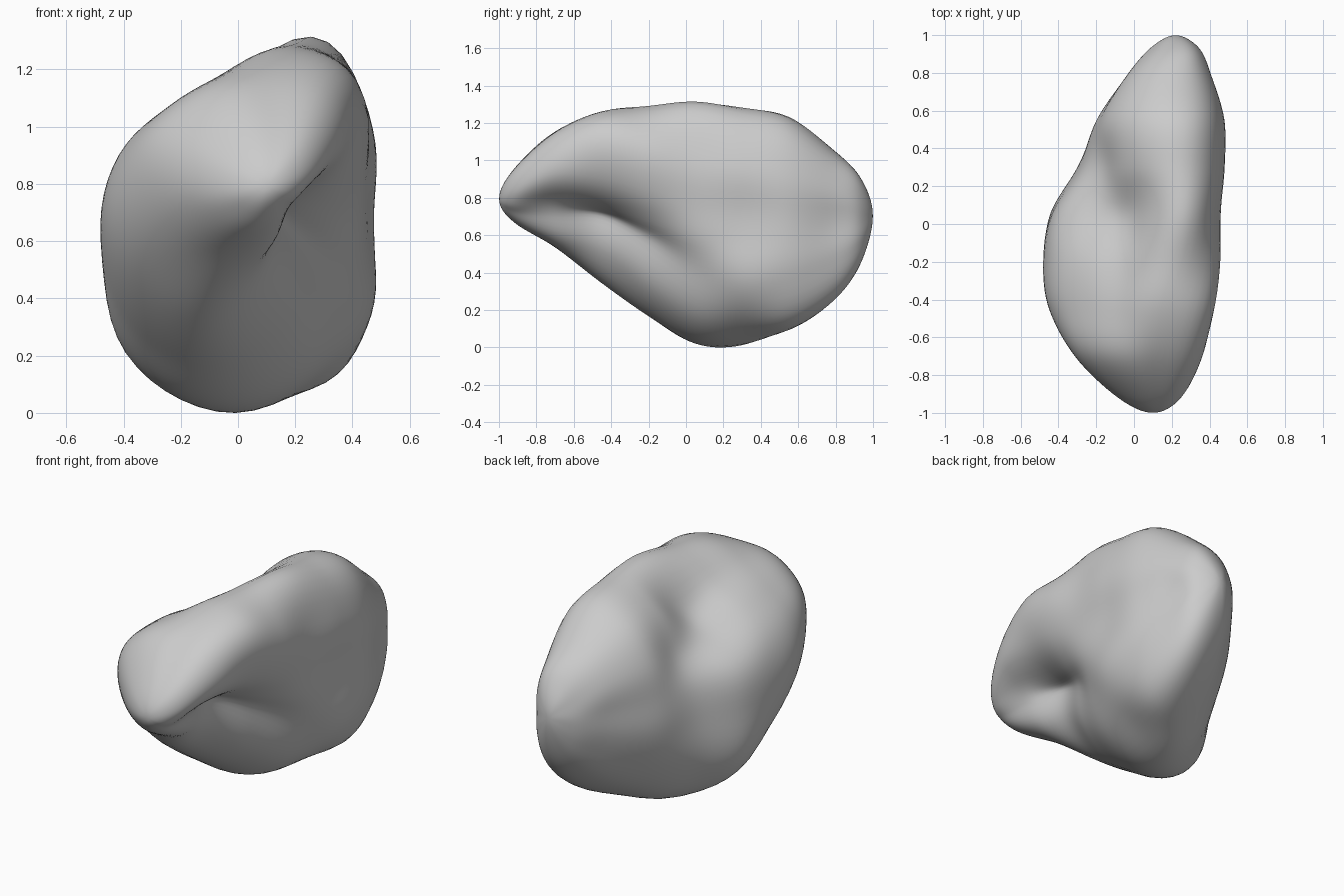
import bpy
import bmesh
from math import cos, sin, tau
from mathutils import Vector

AROUND = 72   # points in each ring
STEPS = 8     # rings between two sections

# Sections along the length: y, centre x, centre z, radii every 30 degrees from 15
SECTIONS = [
    (-.92, .09, .8, (.165, .18, .155, .15, .155, .17, .175, .155, .14, .12, .11, .13)),
    (-.7, .04, .84, (.33, .38, .32, .31, .32, .35, .355, .35, .32, .27, .185, .2)),
    (-.45, .02, .8, (.38, .53, .475, .38, .375, .435, .485, .5, .48, .3, .145, .2)),
    (-.2, .06, .74, (.38, .53, .57, .41, .42, .5, .56, .62, .6, .44, .24, .27)),
    (.05, .09, .68, (.37, .5, .66, .4, .38, .5, .55, .68, .69, .56, .38, .345)),
    (.3, .13, .66, (.345, .48, .635, .52, .39, .4, .44, .56, .67, .57, .46, .345)),
    (.55, .17, .65, (.315, .42, .58, .54, .44, .37, .38, .43, .53, .56, .41, .315)),
    (.78, .2, .66, (.21, .29, .39, .39, .32, .25, .245, .28, .37, .43, .29, .21)),
    (.93, .22, .67, (.13, .17, .24, .22, .165, .14, .135, .155, .2, .24, .17, .13)),
]
FRONT_TIP = Vector((.1, -1, .79))
BACK_TIP = Vector((.22, 1, .7))


def spline(a, b, c, d, t):
    """Smooth curve from b to c, for numbers or vectors."""
    return (b * 2 + (c - a) * t + (a * 2 - b * 5 + c * 4 - d) * t ** 2
            + (b * 3 - a - c * 3 + d) * t ** 3) * .5


def section_ring(y, cx, cz, radii):
    """Closed smooth outline through the radii of one section."""
    count = len(radii)
    ring = []
    for k in range(AROUND):
        index, part = divmod(k * count / AROUND, 1)
        near = [radii[(int(index) + o) % count] for o in (-1, 0, 1, 2)]
        r = spline(*near, part)
        angle = tau * (k / AROUND + .5 / count)
        ring.append(Vector((cx + r * cos(angle), y, cz + r * sin(angle))))
    return ring


def opposite(ring):
    """The same ring turned half way, to carry the curve over a tip."""
    half = AROUND // 2
    return ring[half:] + ring[:half]


# Rings to interpolate, with both tips and their continuation
rings = [section_ring(*section) for section in SECTIONS]
rings = ([opposite(rings[0]), [FRONT_TIP] * AROUND] + rings
         + [[BACK_TIP] * AROUND, opposite(rings[-1])])

# Smooth skin over all rings
bm = bmesh.new()
skin = []
for j in range(1, len(rings) - 2):
    for step in range(STEPS):
        skin.append([bm.verts.new(spline(*(rings[j + o][k] for o in (-1, 0, 1, 2)),
                                         step / STEPS))
                     for k in range(AROUND)])
skin.append([bm.verts.new(BACK_TIP) for k in range(AROUND)])
for lower, upper in zip(skin, skin[1:]):
    for k in range(AROUND):
        n = (k + 1) % AROUND
        bm.faces.new((lower[k], lower[n], upper[n], upper[k]))
bmesh.ops.remove_doubles(bm, verts=bm.verts, dist=.0005)

# Soften the ripples, then rest the shape on the ground
for _ in range(2):
    bmesh.ops.smooth_vert(bm, verts=bm.verts, factor=.5,
                          use_axis_x=True, use_axis_y=True, use_axis_z=True)
ground = min(v.co.z for v in bm.verts)
bmesh.ops.translate(bm, verts=bm.verts, vec=(0, 0, -ground))
bmesh.ops.recalc_face_normals(bm, faces=bm.faces)

cube = bpy.data.objects.get("Cube")
if cube:
    bpy.data.objects.remove(cube, do_unlink=True)

# Single grey material
grey = bpy.data.materials.new("stone_grey")
grey.use_nodes = True
colour = (.6, .6, .6, 1)
grey.diffuse_color = colour
grey.node_tree.nodes["Principled BSDF"].inputs["Base Color"].default_value = colour

mesh = bpy.data.meshes.new("pebble")
bm.to_mesh(mesh)
bm.free()
mesh.materials.append(grey)
pebble = bpy.data.objects.new("pebble", mesh)
bpy.context.collection.objects.link(pebble)
for polygon in mesh.polygons:
    polygon.use_smooth = True
